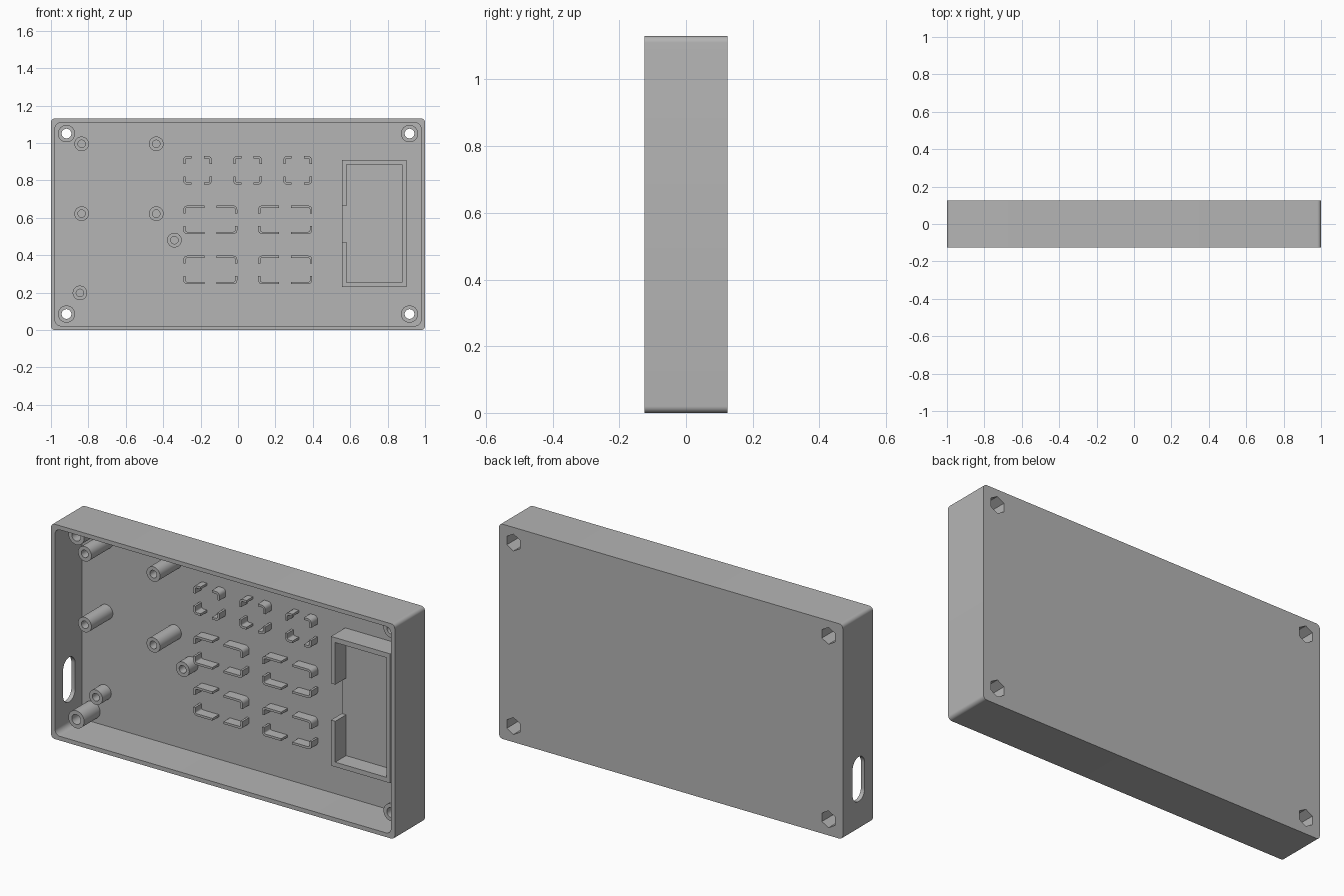
import bpy, bmesh
from math import pi, cos, sin
from mathutils import Matrix

cube = bpy.data.objects.get("Cube")
if cube:
    bpy.data.objects.remove(cube, do_unlink=True)

# One plain material
grey = bpy.data.materials.new("plain grey")
grey.use_nodes = True
COLOUR = (0.46, 0.46, 0.46, 1)
grey.diffuse_color = COLOUR
grey.node_tree.nodes["Principled BSDF"].inputs["Base Color"].default_value = COLOUR

HEIGHT, FRONT, BACK, FLOOR = 1.13, -0.125, 0.125, 0.098
WALL = 0.022
EMBED = FLOOR + 0.008


def arc(x, z, r, start, end, n):
    return [(x + r * cos(start + (end - start) * i / n),
             z + r * sin(start + (end - start) * i / n)) for i in range(n + 1)]


def circle(x, z, r, n=32, phase=0):
    return arc(x, z, r, phase, phase + 2 * pi, n)[:-1]


def rounded_rect(x0, x1, z0, z1, r, n=8):
    corners = [(x1 - r, z1 - r), (x0 + r, z1 - r), (x0 + r, z0 + r), (x1 - r, z0 + r)]
    pts = []
    for i, (x, z) in enumerate(corners):
        pts += arc(x, z, r, i * pi / 2, (i + 1) * pi / 2, n)
    return pts


def rect(x0, x1, z0, z1):
    return [(x0, z0), (x1, z0), (x1, z1), (x0, z1)]


def prisms(name, outlines, y0, y1):
    """Extrude flat outlines in the xz plane from y0 to y1 as one object."""
    bm = bmesh.new()
    for pts in outlines:
        face = bm.faces.new([bm.verts.new((x, y0, z)) for x, z in pts])
        ext = bmesh.ops.extrude_face_region(bm, geom=[face], use_keep_orig=True)
        moved = [v for v in ext["geom"] if isinstance(v, bmesh.types.BMVert)]
        bmesh.ops.translate(bm, verts=moved, vec=(0, y1 - y0, 0))
    bmesh.ops.recalc_face_normals(bm, faces=bm.faces)
    mesh = bpy.data.meshes.new(name)
    bm.to_mesh(mesh)
    bm.free()
    mesh.materials.append(grey)
    obj = bpy.data.objects.new(name, mesh)
    bpy.context.collection.objects.link(obj)
    return obj


def cut(obj, *cutters):
    """Subtract the cutters and bake the result."""
    for c in cutters:
        c.hide_render = True
        mod = obj.modifiers.new("cut", "BOOLEAN")
        mod.operation, mod.solver, mod.object = "DIFFERENCE", "EXACT", c
    dg = bpy.context.evaluated_depsgraph_get()
    baked = bpy.data.meshes.new_from_object(obj.evaluated_get(dg))
    obj.modifiers.clear()
    obj.data = baked


# Cutters: cavity, nut pockets, screw bores and cable slot
corners = [(x, z) for x in (-0.917, 0.917) for z in (0.085, 1.05)]
cavity = prisms("cavity_cutter", [rounded_rect(-1 + WALL, 1 - WALL, WALL, HEIGHT - WALL, 0.03)],
                FRONT - 0.1, FLOOR)
nuts = prisms("nut_cutter", [circle(x, z, 0.0445, 6, pi / 2) for x, z in corners], 0.03, BACK + 0.1)
bores = prisms("bore_cutter", [circle(x, z, 0.026) for x, z in corners], FRONT, BACK + 0.05)
slot = prisms("slot_cutter", [rounded_rect(-0.057, 0.043, 0.15, 0.385, 0.0499)], 0.94, 1.06)
slot.data.transform(Matrix.Rotation(pi / 2, 4, "Z"))

# Open tray with rounded corners
case = prisms("case_shell", [rounded_rect(-1, 1, 0, HEIGHT, 0.02)], FRONT, BACK)
cut(case, cavity, nuts, bores, slot)

# Corner screw posts
posts = prisms("corner_posts", [circle(x, z, 0.046) for x, z in corners], -0.035, EMBED)
cut(posts, nuts, bores)

# Board standoffs with blind holes, tall and short
tall = [(x, z) for x in (-0.836, -0.437) for z in (0.622, 0.995)]
short = [(-0.34, 0.48), (-0.845, 0.198)]
cutters = [cavity, nuts, bores, slot]
parts = [case, posts]
for name, spots, top in (("tall_standoffs", tall, -0.08), ("short_standoffs", short, 0.025)):
    hole = prisms(name + "_cutter", [circle(x, z, 0.02) for x, z in spots], top - 0.05, FLOOR)
    tubes = prisms(name, [circle(x, z, 0.039) for x, z in spots], top, EMBED)
    cut(tubes, hole)
    cutters.append(hole)
    parts.append(tubes)

# Display frame: raised block with a pocket and a notch on one side
frame = prisms("display_frame", [rect(0.555, 0.9, 0.23, 0.91)], -0.02, EMBED)
pocket = prisms("pocket_cutter", [rect(0.58, 0.877, 0.255, 0.884)], -0.1, 0.07)
notch = prisms("notch_cutter", [rect(0.5, 0.6, 0.47, 0.663)], -0.1, 0.07)
cut(frame, pocket, notch)
cutters += [pocket, notch]
parts.append(frame)


# Key brackets: four rounded corner pieces round each key
def bracket(x, z, sx, sz, w, h, t=0.012, r=0.02):
    pts = [(w, 0), (w, t)] + arc(r, r, r - t, 1.5 * pi, pi, 4)
    pts += [(t, h), (0, h)] + arc(r, r, r, pi, 1.5 * pi, 4)
    return [(x + sx * a, z + sz * b) for a, b in pts]


def key(x0, x1, z0, z1, w):
    return [bracket(x, z, sx, sz, w, 0.043)
            for x, sx in ((x0, 1), (x1, -1)) for z, sz in ((z0, 1), (z1, -1))]


outlines = []
for x in (-0.292, -0.025, 0.243):
    outlines += key(x, x + 0.152, 0.777, 0.93, 0.043)
for z in (0.245, 0.513):
    for x in (-0.292, 0.108):
        outlines += key(x, x + 0.288, z, z + 0.152, 0.112)
parts.append(prisms("key_brackets", outlines, 0.045, EMBED))

# Remove helpers, then smooth the round surfaces
for c in cutters:
    bpy.data.objects.remove(c, do_unlink=True)
for obj in parts:
    bpy.ops.object.select_all(action="DESELECT")
    obj.select_set(True)
    bpy.context.view_layer.objects.active = obj
    bpy.ops.object.shade_smooth_by_angle(angle=pi / 6)
